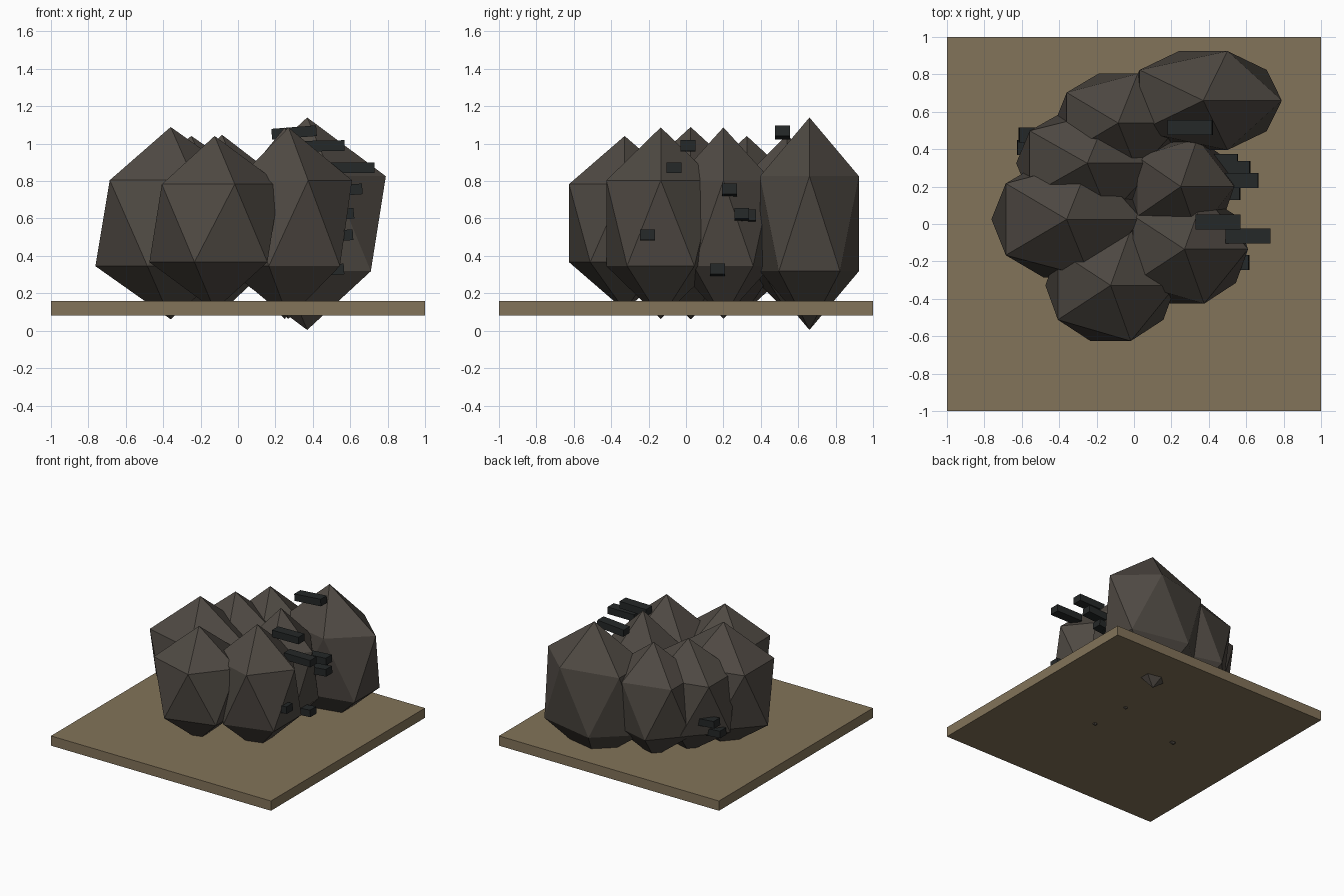
import bpy, math


def material(name, rgb):
    m = bpy.data.materials.new(name)
    m.diffuse_color = (*rgb, 1)
    return m


earth = material("earth_brown", (0.225, 0.172, 0.1))
stone = material("dark_stone", (0.078, 0.067, 0.056))
char = material("charred_black", (0.018, 0.021, 0.021))


def box(name, centre, size, mat, tilt=0.0):
    bpy.ops.mesh.primitive_cube_add(size=1, location=centre,
                                    rotation=(0, math.radians(tilt), 0))
    ob = bpy.context.object
    ob.name = name
    ob.scale = size
    ob.data.materials.append(mat)


def boulder(name, centre, radii):
    bpy.ops.mesh.primitive_ico_sphere_add(subdivisions=1, radius=1, location=centre)
    ob = bpy.context.object
    ob.name = name
    ob.scale = radii
    ob.data.materials.append(stone)


# Square ground slab
box("ground_slab", (0, 0, 0.12), (2, 2, 0.08), earth)

# Ring of stretched boulders: x, y, centre z, radii
boulders = [
    (0.37, 0.66, 0.572, 0.47, 0.311, 0.568),
    (-0.085, 0.54, 0.575, 0.38, 0.31, 0.472),
    (-0.25, 0.325, 0.575, 0.425, 0.33, 0.466),
    (-0.36, 0.025, 0.575, 0.45, 0.365, 0.514),
    (-0.125, -0.328, 0.575, 0.39, 0.35, 0.466),
    (0.27, -0.135, 0.575, 0.38, 0.342, 0.512),
    (0.25, 0.2, 0.575, 0.32, 0.302, 0.512),
]
for i, (x, y, z, rx, ry, rz) in enumerate(boulders):
    boulder(f"boulder_{i + 1}", (x, y, z), (rx, ry, rz))

# Short charred sticks poking out sideways: x, y, z, tilt in degrees
sticks = [
    (0.30, 0.515, 1.06, -4.5),
    (0.45, 0.01, 0.988, -1),
    (0.61, -0.065, 0.872, 0),
    (0.545, 0.232, 0.75, -4),
    (0.50, 0.298, 0.617, -5.5),
    (0.435, 0.335, 0.612, -3),
    (0.495, -0.207, 0.505, -4),
    (0.447, 0.168, 0.322, -4),
    (-0.495, 0.475, 0.485, 5),
    (-0.505, 0.41, 0.385, 4),
]
for i, (x, y, z, tilt) in enumerate(sticks):
    box(f"charred_stick_{i + 1}", (x, y, z), (0.24, 0.08, 0.057), char, tilt)
